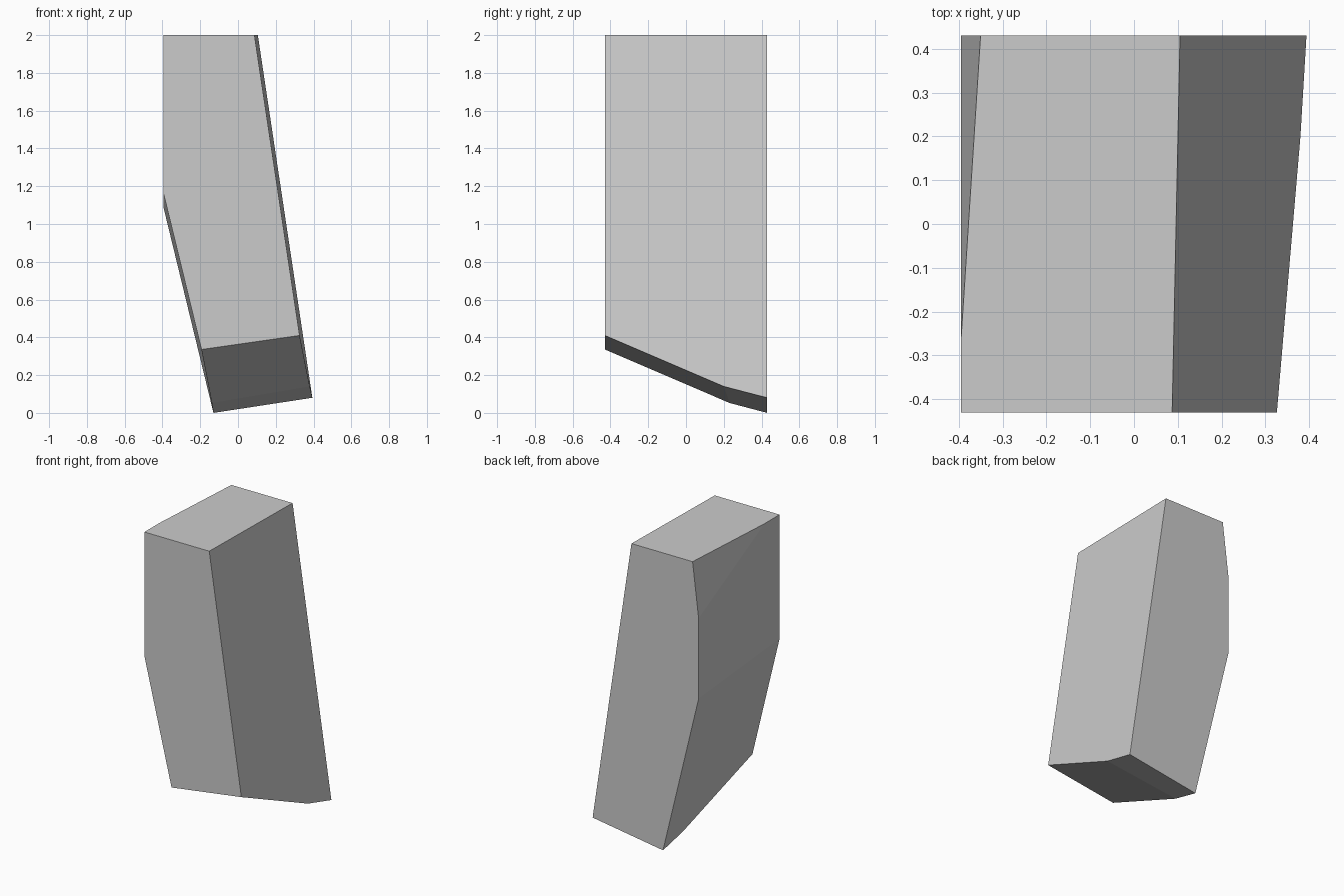
import bpy
import bmesh
from mathutils import Vector

if "Cube" in bpy.data.objects:
    bpy.data.objects.remove(bpy.data.objects["Cube"])

# One plain grey for the whole block
grey = bpy.data.materials.new("stone_grey")
grey.use_nodes = True
colour = (0.6, 0.6, 0.6, 1.0)
grey.diffuse_color = colour
grey.node_tree.nodes["Principled BSDF"].inputs["Base Color"].default_value = colour

# Solid that gets trimmed to shape
LEFT, RIGHT, DEPTH, TOP = -0.395, 0.395, 0.43, 2.0
CENTRE = Vector((0, 0, 1))
bm = bmesh.new()
bmesh.ops.create_cube(bm, size=1)
bmesh.ops.scale(bm, vec=(RIGHT - LEFT, 2 * DEPTH, TOP), verts=bm.verts)
bmesh.ops.translate(bm, vec=(0, 0, TOP / 2), verts=bm.verts)


def trim(a, b, c):
    """Slice off everything beyond the plane through three points and cap it."""
    a, b, c = Vector(a), Vector(b), Vector(c)
    normal = (b - a).cross(c - a).normalized()
    if normal.dot(CENTRE - a) > 0:
        normal.negate()
    bmesh.ops.bisect_plane(bm, geom=bm.verts[:] + bm.edges[:] + bm.faces[:],
                           plane_co=a, plane_no=normal, clear_outer=True)
    bmesh.ops.holes_fill(bm, edges=[e for e in bm.edges if e.is_boundary], sides=0)


# Long sloping side
trim((0.087, -DEPTH, TOP), (0.105, DEPTH, TOP), (0.326, -DEPTH, 0.41))
# Lower slope on the other side
trim((LEFT, -DEPTH, 1.165), (LEFT, DEPTH, 1.09), (-0.13, DEPTH, 0))
# Small chamfer at the upper rear
trim((LEFT, -0.27, TOP), (LEFT, DEPTH, 1.63), (-0.35, DEPTH, TOP))
# Two-part slanted underside
trim((-0.2, -DEPTH, 0.335), (0.326, -DEPTH, 0.41), (0.38, 0.2, 0.14))
trim((-0.13, DEPTH, 0), (0.393, DEPTH, 0.08), (0.38, 0.2, 0.14))

bmesh.ops.recalc_face_normals(bm, faces=bm.faces)
mesh = bpy.data.meshes.new("slanted_block")
bm.to_mesh(mesh)
bm.free()
mesh.materials.append(grey)
block = bpy.data.objects.new("slanted_block", mesh)
bpy.context.collection.objects.link(block)
